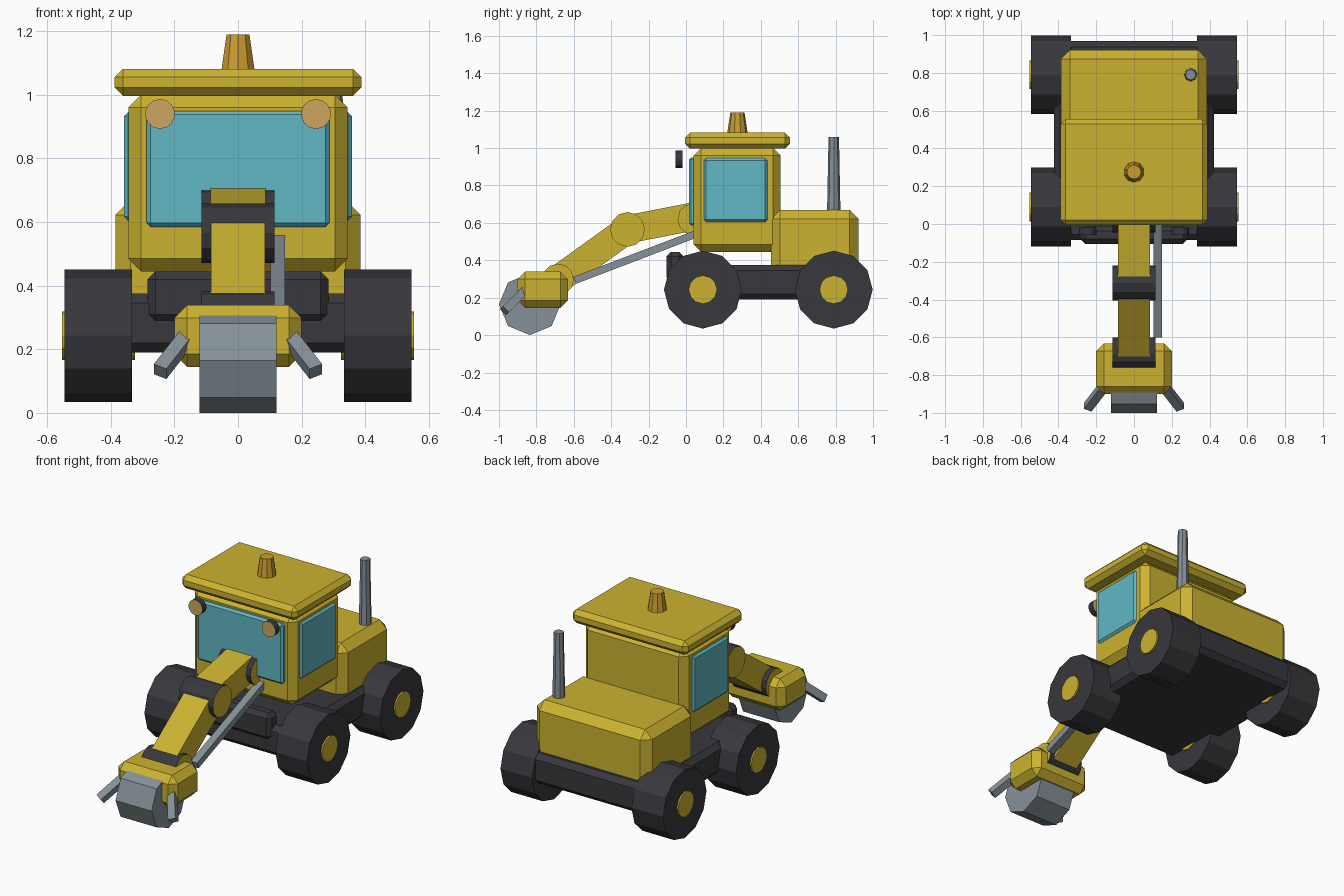
import bpy, bmesh, math
from mathutils import Vector, Matrix

if "Cube" in bpy.data.objects:
    bpy.data.objects.remove(bpy.data.objects["Cube"])


def mat(name, rgb):
    m = bpy.data.materials.new(name)
    m.diffuse_color = (*rgb, 1)
    m.use_nodes = True
    m.node_tree.nodes["Principled BSDF"].inputs["Base Color"].default_value = m.diffuse_color
    return m


YELLOW = mat("yellow paint", (0.60, 0.45, 0.03))
DARK = mat("dark rubber", (0.04, 0.04, 0.047))
GLASS = mat("teal glass", (0.12, 0.48, 0.56))
STEEL = mat("grey steel", (0.24, 0.285, 0.32))
ORANGE = mat("beacon orange", (0.60, 0.33, 0.03))
LAMP = mat("lamp tan", (0.62, 0.38, 0.12))


def finish(name, bm, *mats):
    bmesh.ops.recalc_face_normals(bm, faces=bm.faces)
    me = bpy.data.meshes.new(name)
    bm.to_mesh(me)
    bm.free()
    for m in mats:
        me.materials.append(m)
    ob = bpy.data.objects.new(name, me)
    bpy.context.collection.objects.link(ob)
    return ob


def box(name, xs, ys, zs, m, bevel=0.0):
    """Axis-aligned box given by its ranges, with chamfered edges."""
    lo, hi = Vector((xs[0], ys[0], zs[0])), Vector((xs[1], ys[1], zs[1]))
    bm = bmesh.new()
    bmesh.ops.create_cube(bm, size=1, matrix=Matrix.Translation((lo + hi) / 2)
                          @ Matrix.Diagonal((*(hi - lo), 1)))
    ob = finish(name, bm, m)
    if bevel:
        mod = ob.modifiers.new("chamfer", 'BEVEL')
        mod.width, mod.segments, mod.limit_method = bevel, 1, 'NONE'
    return ob


def beam(name, p, q, width, thick, m):
    """Square-section bar between two points, width measured along x."""
    p, q = Vector(p), Vector(q)
    d = (q - p).normalized()
    x = Vector((1, 0, 0))
    x = (x - d * x.dot(d)).normalized()
    rot = Matrix((x, d.cross(x), d)).transposed().to_4x4()
    bm = bmesh.new()
    bmesh.ops.create_cube(bm, size=1, matrix=Matrix.Translation((p + q) / 2) @ rot
                          @ Matrix.Diagonal((width, thick, (q - p).length, 1)))
    return finish(name, bm, m)


def cyl(name, c, r, depth, sides, axis, m, cap=None, r2=None):
    """Cylinder or taper along an axis; the end caps may have their own colour."""
    rot = {'X': Matrix.Rotation(math.pi / 2, 4, 'Y'),
           'Y': Matrix.Rotation(math.pi / 2, 4, 'X'), 'Z': Matrix()}[axis]
    bm = bmesh.new()
    bmesh.ops.create_cone(bm, cap_ends=True, segments=sides, radius1=r,
                          radius2=r if r2 is None else r2, depth=depth,
                          matrix=Matrix.Translation(c) @ rot)
    if cap:
        for f in bm.faces:
            f.material_index = int(len(f.verts) > 4)
    return finish(name, bm, m, *([cap] if cap else []))


# Chassis, front weight, engine hood, cab and roof
box("chassis", (-0.423, 0.423), (-0.085, 0.968), (0.19, 0.375), DARK, 0.03)
box("front_weight", (-0.285, 0.285), (-0.105, -0.012), (0.285, 0.445), DARK, 0.025)
box("engine_hood", (-0.386, 0.386), (0.455, 0.922), (0.32, 0.67), YELLOW, 0.048)
box("cab", (-0.345, 0.345), (0.04, 0.506), (0.445, 1.0), YELLOW, 0.04)
box("cab_roof", (-0.388, 0.388), (-0.005, 0.556), (0.997, 1.082), YELLOW, 0.026)

# Windows
box("front_window", (-0.287, 0.287), (0.016, 0.06), (0.585, 0.95), GLASS, 0.012)
for side, s in (("left", -1), ("right", 1)):
    box(side + "_window", sorted((s * 0.32, s * 0.358)), (0.096, 0.435),
        (0.605, 0.946), GLASS, 0.012)

    # Wheels and hubs
    for end, y in (("front", 0.09), ("rear", 0.79)):
        cyl(f"{end}_{side}_wheel", (s * 0.439, y, 0.243), 0.208, 0.212, 12, 'X', DARK)
        cyl(f"{end}_{side}_hub", (s * 0.439, y, 0.243), 0.076, 0.23, 12, 'X', YELLOW)

    # Work lamps and the two side tines of the cutting head
    cyl(side + "_work_lamp", (s * 0.245, -0.038, 0.94), 0.047, 0.038, 14, 'Y', DARK, LAMP)
    beam(side + "_tine", (s * 0.14, -0.835, 0.265), (s * 0.245, -0.97, 0.13),
         0.045, 0.045, STEEL)

# Beacon and exhaust
cyl("beacon", (0, 0.275, 1.13), 0.056, 0.12, 10, 'Z', ORANGE, r2=0.038)
cyl("exhaust_pipe", (0.30, 0.79, 0.855), 0.036, 0.41, 8, 'Z', STEEL, r2=0.028)

# Boom: two arms, three pivots and the hydraulic ram
SHOULDER, ELBOW, WRIST = (0, 0.04, 0.62), (0, -0.313, 0.565), (0, -0.685, 0.297)
beam("upper_arm", (0, 0.12, 0.65), ELBOW, 0.172, 0.15, YELLOW)
beam("lower_arm", ELBOW, WRIST, 0.17, 0.15, YELLOW)
for name, c, r in (("shoulder_pivot", SHOULDER, 0.085), ("elbow_pivot", ELBOW, 0.093),
                   ("wrist_pivot", WRIST, 0.085)):
    cyl(name, c, r, 0.23, 12, 'X', DARK, YELLOW)
beam("hydraulic_ram", (0.125, 0.08, 0.551), (0.125, -0.595, 0.293), 0.045, 0.04, STEEL)

# Cutting head
box("head_housing", (-0.2, 0.2), (-0.9, -0.632), (0.145, 0.339), YELLOW, 0.04)
cyl("cutting_drum", (0, -0.835, 0.165), 0.165, 0.242, 8, 'X', STEEL)
